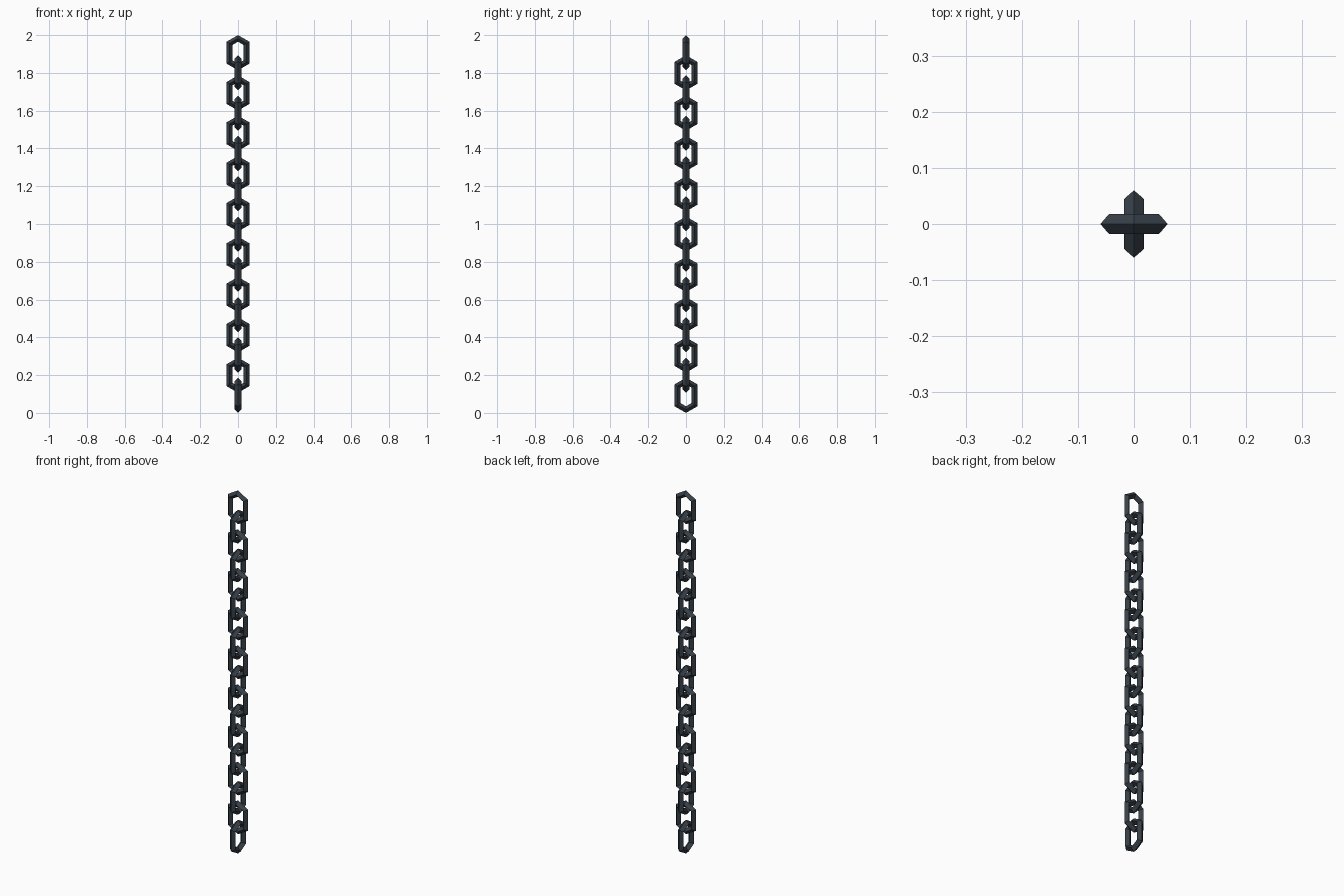
import bpy, bmesh, math

if "Cube" in bpy.data.objects:
    bpy.data.objects.remove(bpy.data.objects["Cube"])

LINKS = 18
HEIGHT = 0.186               # height of one link
PITCH = (2.0 - HEIGHT) / (LINKS - 1)
RING, WIRE = 0.0518, 0.0175  # ring radius, wire radius
STRETCH = HEIGHT / 2 - RING - WIRE

iron = bpy.data.materials.new("dark iron")
iron.diffuse_color = (0.038, 0.050, 0.064, 1)
iron.use_nodes = True
iron.node_tree.nodes["Principled BSDF"].inputs["Base Color"].default_value = iron.diffuse_color

# One link: six-sided ring of diamond-section wire, stretched upright
bm = bmesh.new()
rings = []
for i in range(6):
    a = math.radians(90 + 60 * i)
    ring = []
    for j in range(4):
        b = math.pi / 2 * j
        r = RING + WIRE * math.cos(b)
        z = r * math.sin(a)
        z += math.copysign(STRETCH, z)
        ring.append(bm.verts.new((r * math.cos(a), WIRE * math.sin(b), z)))
    rings.append(ring)
for i in range(6):
    p, q = rings[i], rings[(i + 1) % 6]
    for j in range(4):
        k = (j + 1) % 4
        bm.faces.new((p[j], q[j], q[k], p[k]))
bmesh.ops.recalc_face_normals(bm, faces=bm.faces[:])
mesh = bpy.data.meshes.new("chain_link")
bm.to_mesh(mesh)
bm.free()
mesh.materials.append(iron)

# Hanging chain: every second link is turned a quarter
for n in range(LINKS):
    link = bpy.data.objects.new(f"chain_link_{n + 1}", mesh)
    link.location.z = 2.0 - HEIGHT / 2 - n * PITCH
    link.rotation_euler.z = math.pi / 2 * (n % 2)
    bpy.context.collection.objects.link(link)
